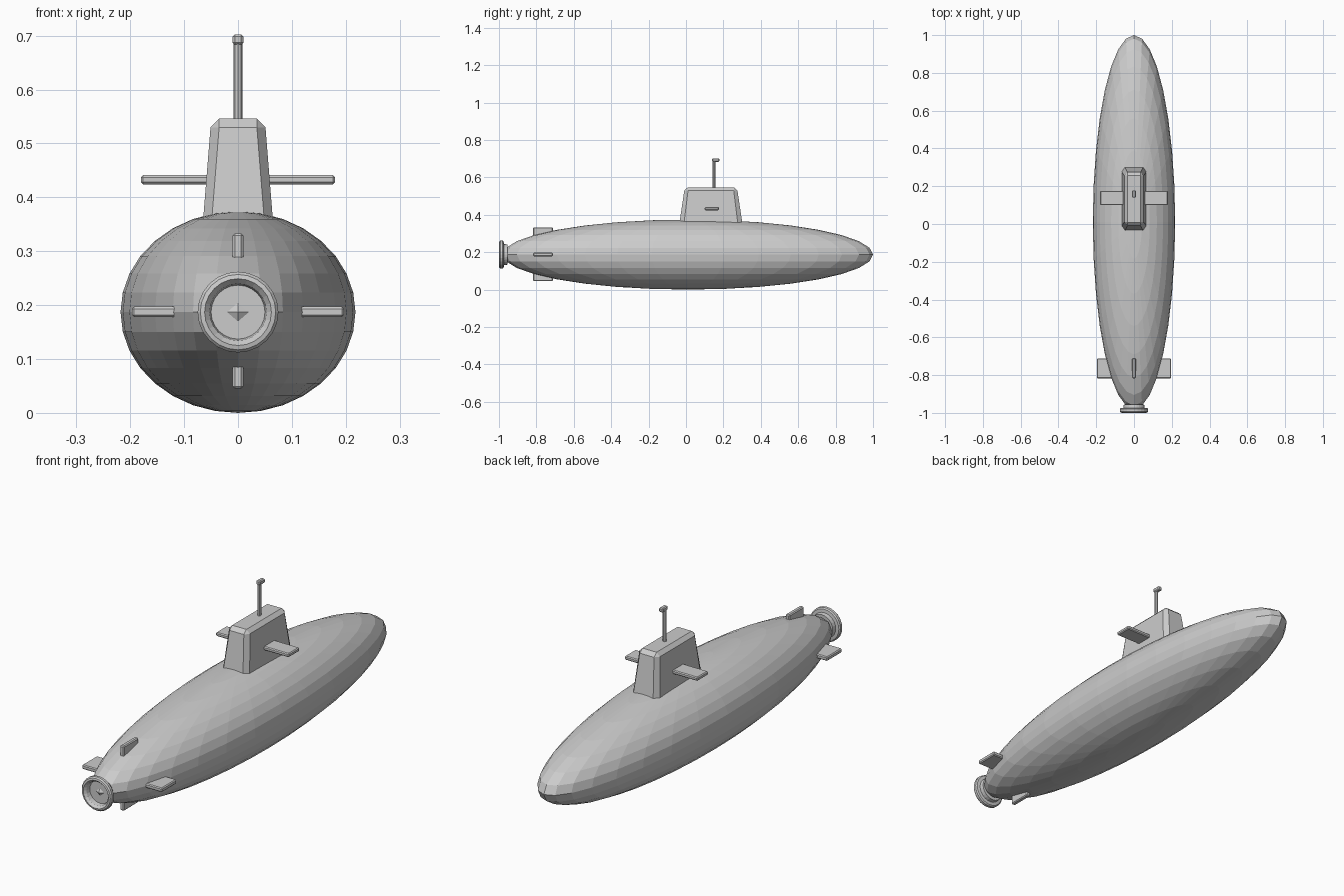
import bpy, bmesh, math
from mathutils import Matrix, Vector

cube = bpy.data.objects.get("Cube")
if cube:
    bpy.data.objects.remove(cube, do_unlink=True)

grey = bpy.data.materials.new("hull grey")
grey.use_nodes = True
colour = (0.6, 0.6, 0.6, 1)
grey.diffuse_color = colour
grey.node_tree.nodes["Principled BSDF"].inputs["Base Color"].default_value = colour

MID_Z = 0.187


def finish(name, bm, bevel=0):
    bmesh.ops.remove_doubles(bm, verts=bm.verts, dist=1e-5)
    bmesh.ops.recalc_face_normals(bm, faces=bm.faces)
    mesh = bpy.data.meshes.new(name)
    bm.to_mesh(mesh)
    bm.free()
    mesh.materials.append(grey)
    obj = bpy.data.objects.new(name, mesh)
    bpy.context.collection.objects.link(obj)
    if bevel:
        mod = obj.modifiers.new("Bevel", "BEVEL")
        mod.width = bevel
        mod.segments = 1
    return obj


def box(name, low, high, bevel=0.004):
    low, high = Vector(low), Vector(high)
    bm = bmesh.new()
    bmesh.ops.create_cube(bm, size=1)
    bmesh.ops.scale(bm, vec=high - low, verts=bm.verts)
    bmesh.ops.translate(bm, vec=(low + high) / 2, verts=bm.verts)
    return finish(name, bm, bevel)


# Hull: stretched faceted sphere
bm = bmesh.new()
bmesh.ops.create_uvsphere(bm, u_segments=32, v_segments=16, radius=1)
bmesh.ops.scale(bm, vec=(0.218, 0.99, MID_Z), verts=bm.verts)
bmesh.ops.translate(bm, vec=(0, 0.01, MID_Z), verts=bm.verts)
finish("hull", bm)

# Propulsor ring: recessed disc turned around the long axis
profile = [(0, -0.971), (0.05, -0.971), (0.053, -0.99), (0.062, -1.0), (0.07, -0.998),
           (0.075, -0.992), (0.075, -0.98), (0.07, -0.975), (0.056, -0.973), (0.054, -0.955), (0, -0.955)]
bm = bmesh.new()
verts = [bm.verts.new((r, y, 0)) for r, y in profile]
edges = [bm.edges.new(pair) for pair in zip(verts, verts[1:])]
bmesh.ops.spin(bm, geom=verts + edges, cent=(0, 0, 0), axis=(0, 1, 0),
               angle=2 * math.pi, steps=24)
bmesh.ops.translate(bm, vec=(0, 0, MID_Z), verts=bm.verts)
finish("propulsor_ring", bm)

# Sail: tapered tower with chamfered corners and top
bm = bmesh.new()
loops = []
for z, hx, hy, cx, cy in [(0.33, 0.067, 0.172, 0.016, 0.025),
                          (0.53, 0.051, 0.142, 0.016, 0.02),
                          (0.546, 0.035, 0.124, 0, 0)]:
    corners = [(hx, hy - cy), (hx - cx, hy), (cx - hx, hy), (-hx, hy - cy),
               (-hx, cy - hy), (cx - hx, -hy), (hx - cx, -hy), (hx, cy - hy)]
    loops.append([bm.verts.new((x, y + 0.133, z)) for x, y in corners])
for lower, upper in zip(loops, loops[1:]):
    for i in range(8):
        j = (i + 1) % 8
        bm.faces.new((lower[i], lower[j], upper[j], upper[i]))
bm.faces.new(loops[0])
bm.faces.new(loops[-1][::2])
finish("sail", bm)

# Periscope
bm = bmesh.new()
bmesh.ops.create_cone(bm, cap_ends=True, segments=8, radius1=0.008, radius2=0.008, depth=0.16,
                      matrix=Matrix.Translation((0, 0.15, 0.61)))
finish("periscope_mast", bm)
box("periscope_head", (-0.01, 0.14, 0.683), (0.01, 0.178, 0.702))

# Sail planes and tail fins
for side, s in (("left", 1), ("right", -1)):
    x0, x1 = sorted((0.03 * s, 0.18 * s))
    box(side + "_sail_plane", (x0, 0.1, 0.424), (x1, 0.176, 0.441))
    x0, x1 = sorted((0.05 * s, 0.197 * s))
    box(side + "_tail_fin", (x0, -0.817, 0.178), (x1, -0.712, 0.197))
box("upper_tail_fin", (-0.01, -0.817, 0.2), (0.01, -0.712, 0.333))
box("lower_tail_fin", (-0.01, -0.817, 0.045), (0.01, -0.712, 0.17))
